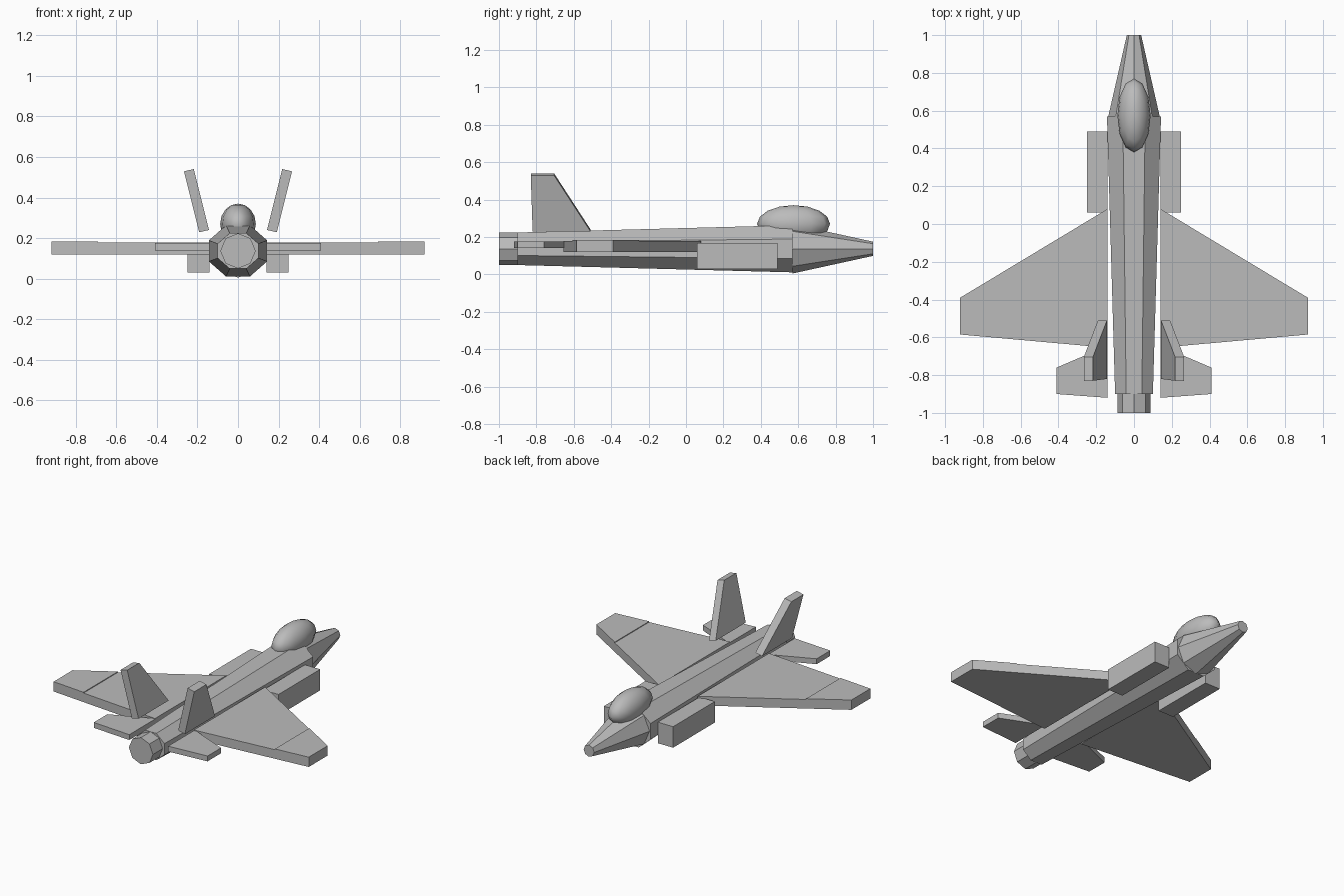
import bpy
import bmesh
from math import cos, sin, pi
from mathutils import Vector

cube = bpy.data.objects.get("Cube")
if cube:
    bpy.data.objects.remove(cube, do_unlink=True)

grey = bpy.data.materials.new("light_grey")
grey.use_nodes = True
colour = (0.5, 0.5, 0.5, 1)
grey.diffuse_color = colour
grey.node_tree.nodes["Principled BSDF"].inputs["Base Color"].default_value = colour

AXIS_Z = 0.137  # height of the body's centre line


def finish(name, bm):
    bmesh.ops.recalc_face_normals(bm, faces=bm.faces)
    mesh = bpy.data.meshes.new(name)
    bm.to_mesh(mesh)
    bm.free()
    mesh.materials.append(grey)
    obj = bpy.data.objects.new(name, mesh)
    bpy.context.collection.objects.link(obj)
    return obj


def loft(name, ring_a, ring_b):
    """Closed solid between two matching outlines."""
    bm = bmesh.new()
    a = [bm.verts.new(p) for p in ring_a]
    b = [bm.verts.new(p) for p in ring_b]
    bm.faces.new(a)
    bm.faces.new(b)
    for i in range(len(a)):
        j = (i + 1) % len(a)
        bm.faces.new((a[i], a[j], b[j], b[i]))
    return finish(name, bm)


def octagon(y, rx, rz, turn=0.0):
    angles = [turn + i * pi / 4 for i in range(8)]
    return [(rx * cos(t), y, AXIS_Z + rz * sin(t)) for t in angles]


def pair(name, ring_a, ring_b):
    """Builds a part on the left and its mirror image on the right."""
    for side, s in (("left", 1), ("right", -1)):
        flip = lambda ring: [(s * x, y, z) for x, y, z in ring]
        loft(f"{side}_{name}", flip(ring_a), flip(ring_b))


def slab(name, outline, low, high):
    pair(name, [(x, y, low) for x, y in outline],
         [(x, y, high) for x, y in outline])


# Tapered body with flat top and sides, then pointed nose and exhaust
flat = 1 / cos(pi / 8)
loft("fuselage", octagon(-0.9, 0.1 * flat, 0.087 * flat, pi / 8),
     octagon(0.57, 0.143 * flat, 0.126 * flat, pi / 8))
loft("nose_cone", octagon(0.57, 0.136, 0.132), octagon(1.0, 0.038, 0.038))
loft("exhaust_nozzle", octagon(-1.0, 0.087, 0.087), octagon(-0.9, 0.087, 0.087))

# Egg-shaped canopy
bm = bmesh.new()
bmesh.ops.create_uvsphere(bm, u_segments=12, v_segments=8, radius=1)
bmesh.ops.scale(bm, vec=(0.088, 0.195, 0.1), verts=bm.verts)
bmesh.ops.translate(bm, vec=(0, 0.575, 0.27), verts=bm.verts)
canopy = finish("canopy", bm)
for face in canopy.data.polygons:
    face.use_smooth = True

# Main wings: inner panel and slightly raised tip panel
ROOT, BREAK, TIP = 0.14, 0.69, 0.92
lead = lambda x: 0.08 - 0.47 * (x - ROOT) / (TIP - ROOT)
trail = lambda x: -0.655 + 0.07 * (x - ROOT) / (TIP - ROOT)
for name, x0, x1, top in (("wing", ROOT, BREAK, 0.179), ("wing_tip", BREAK, TIP, 0.184)):
    slab(name, [(x0, lead(x0)), (x1, lead(x1)), (x1, trail(x1)), (x0, trail(x0))],
         0.12, top)

# Tailplanes and side intakes
slab("tailplane", [(0.14, -0.645), (0.41, -0.76), (0.41, -0.9), (0.14, -0.92)], 0.14, 0.175)
slab("intake", [(0.14, 0.06), (0.25, 0.06), (0.25, 0.49), (0.14, 0.49)], 0.03, 0.167)

# Outward-leaning tail fins
inner = [(0.143, -0.51, 0.24), (0.143, -0.82, 0.24), (0.218, -0.83, 0.54), (0.218, -0.705, 0.54)]
outer = [Vector(p) + Vector((0.048, 0, -0.011)) for p in inner]
pair("tail_fin", inner, outer)
